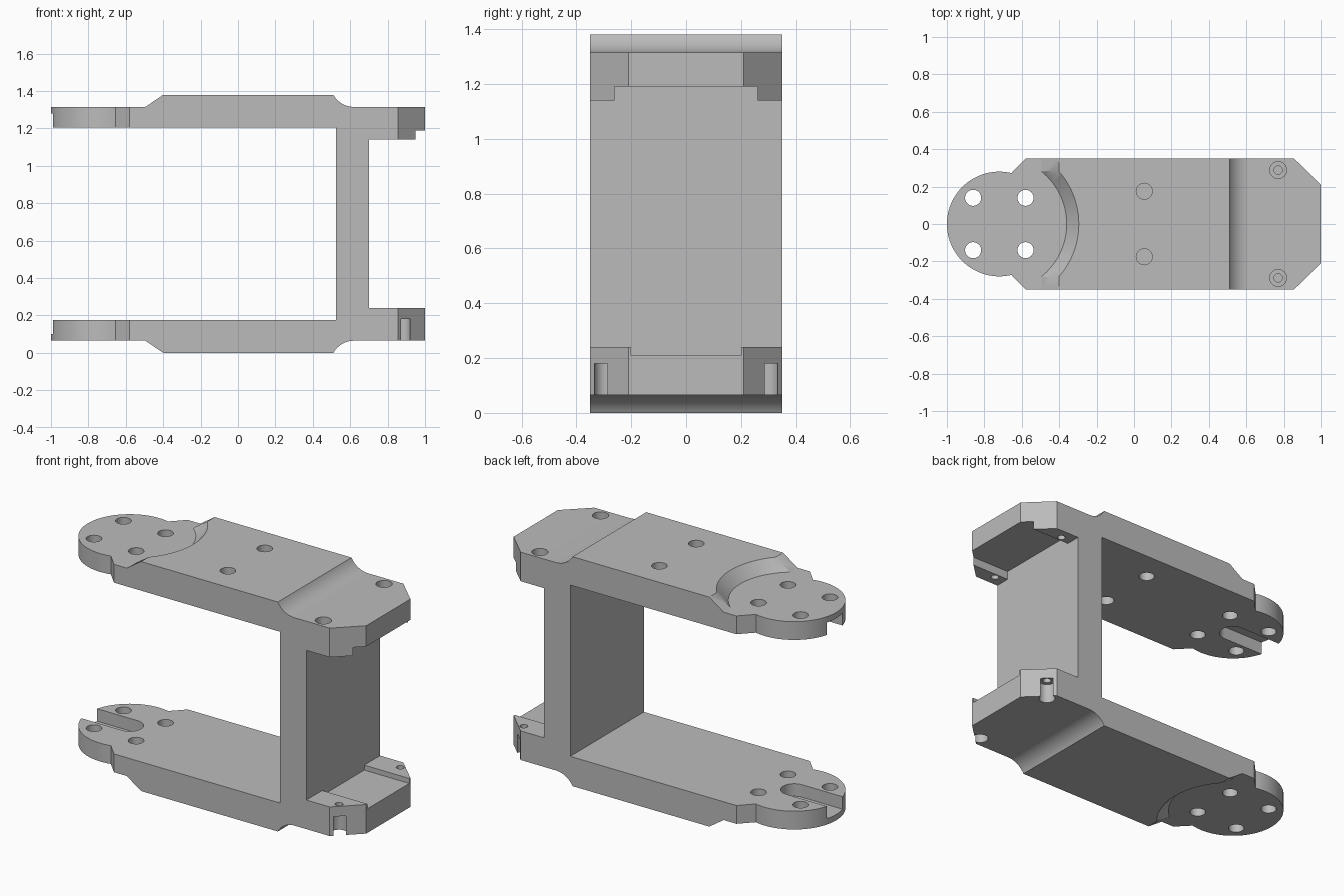
import bpy
import bmesh
from math import sin, cos, radians, asin, sqrt
from mathutils import Vector

old = bpy.data.objects.get("Cube")
if old:
    bpy.data.objects.remove(old, do_unlink=True)

MID = 0.69             # height of the mirror plane between the arms
HUB = (-0.72, 0.0)     # centre of the round arm ends

grey = bpy.data.materials.new("plain grey")
grey.use_nodes = True
colour = (0.5, 0.5, 0.5, 1)
grey.diffuse_color = colour
grey.node_tree.nodes["Principled BSDF"].inputs["Base Color"].default_value = colour


def arc(cx, cy, r, start, end, steps):
    angles = [radians(start + (end - start) * i / steps) for i in range(steps + 1)]
    return [(cx + r * cos(a), cy + r * sin(a)) for a in angles]


def flip(z):
    return 2 * MID - z


def add_object(name, bm):
    bmesh.ops.recalc_face_normals(bm, faces=bm.faces)
    mesh = bpy.data.meshes.new(name)
    bm.to_mesh(mesh)
    bm.free()
    mesh.materials.append(grey)
    obj = bpy.data.objects.new(name, mesh)
    bpy.context.scene.collection.objects.link(obj)
    return obj


def prism(name, points, low, high, axis="Z"):
    """Extrude a flat outline along Z, or an XZ outline along Y."""
    bm = bmesh.new()
    place = (lambda a, b: (a, b, low)) if axis == "Z" else (lambda a, b: (a, low, b))
    face = bm.faces.new([bm.verts.new(place(a, b)) for a, b in points])
    move = Vector((0, 0, high - low)) if axis == "Z" else Vector((0, high - low, 0))
    new = bmesh.ops.extrude_face_region(bm, geom=[face])["geom"]
    bmesh.ops.translate(bm, vec=move, verts=[v for v in new if isinstance(v, bmesh.types.BMVert)])
    return add_object(name, bm)


def cylinder(name, x, y, r, low, high, steps=32):
    return prism(name, arc(x, y, r, 0, 360, steps)[:-1], low, high)


def combine(target, tool, operation="DIFFERENCE"):
    mod = target.modifiers.new(tool.name, "BOOLEAN")
    mod.operation = operation
    mod.solver = "EXACT"
    mod.object = tool
    graph = bpy.context.evaluated_depsgraph_get()
    mesh = bpy.data.meshes.new_from_object(target.evaluated_get(graph))
    target.modifiers.clear()
    target.data = mesh
    bpy.data.objects.remove(tool, do_unlink=True)


# Side profile: two arms, a web and the end flanges, mirrored in height
upper = [(0.525, 1.205), (-1.05, 1.205), (-1.05, 1.315), (-0.495, 1.315), (-0.40, 1.38)]
radius = 0.1256
sweep = 90 - 61.1
upper += arc(0.62, 1.315 + radius, radius, 270 - 90 + sweep, 270, 12)
upper += [(1.05, 1.315), (1.05, 1.14), (0.70, 1.14)]
profile = upper + [(x, flip(z)) for x, z in reversed(upper)]
body = prism("bracket_body", profile, -0.4, 0.4, "Y")

# Plan outline: round hub end, shoulders and chamfered flange corners
side = [(-0.58, -0.35), (0.855, -0.35), (1.0, -0.21)]
outline = arc(*HUB, 0.28, 76.6, 283.4, 56) + side + [(x, -y) for x, y in reversed(side)]
combine(body, prism("plan_outline", outline, -0.2, 1.6), "INTERSECT")

# Conical clearance around each hub, on the outer faces
for top in (True, False):
    bm = bmesh.new()
    rings = []
    for r, z in ((0.36, 1.315), (0.445, 1.40)):
        height = z if top else flip(z)
        rings.append([bm.verts.new((x, y, height)) for x, y in arc(*HUB, r, 0, 360, 96)[:-1]])
    for i in range(96):
        j = (i + 1) % 96
        bm.faces.new((rings[0][i], rings[0][j], rings[1][j], rings[1][i]))
    bm.faces.new(rings[0])
    bm.faces.new(rings[1])
    combine(body, add_object("hub_clearance", bm))

# Round-ended slots on the inner hub faces
slot = arc(*HUB, 0.075, -90, 90, 20) + [(-1.1, 0.075), (-1.1, -0.075)]
combine(body, prism("upper_slot", slot, 1.15, 1.28))
combine(body, prism("lower_slot", slot, flip(1.28), flip(1.15)))

# Shallow channels on the inner flange faces
for half, low, high in ((0.26, 1.10, 1.19), (0.20, 0.21, 0.28)):
    rect = [(0.70, -half), (1.1, -half), (1.1, half), (0.70, half)]
    combine(body, prism("flange_channel", rect, low, high))

for s in (-1, 1):
    # Hub screw holes through both arms
    for x in (-0.86, -0.58):
        combine(body, cylinder("hub_hole", x, s * 0.14, 0.043, -0.1, 1.5))
    # Holes through the upper arm only
    combine(body, cylinder("arm_hole", 0.055, s * 0.175, 0.043, 1.1, 1.5))
    # Counterbored flange holes, the lower pair breaking through the chamfers
    combine(body, cylinder("upper_bolt_hole", 0.77, s * 0.288, 0.022, 1.0, 1.5))
    combine(body, cylinder("upper_counterbore", 0.77, s * 0.288, 0.045, 1.20, 1.5))
    combine(body, cylinder("lower_bolt_hole", 0.876, s * 0.29, 0.022, -0.1, 0.4))
    combine(body, cylinder("lower_counterbore", 0.876, s * 0.29, 0.045, -0.1, 0.18))

# Smooth curved walls, crisp edges
bpy.ops.object.select_all(action="DESELECT")
body.select_set(True)
bpy.context.view_layer.objects.active = body
bpy.ops.object.shade_smooth_by_angle(angle=radians(30))
